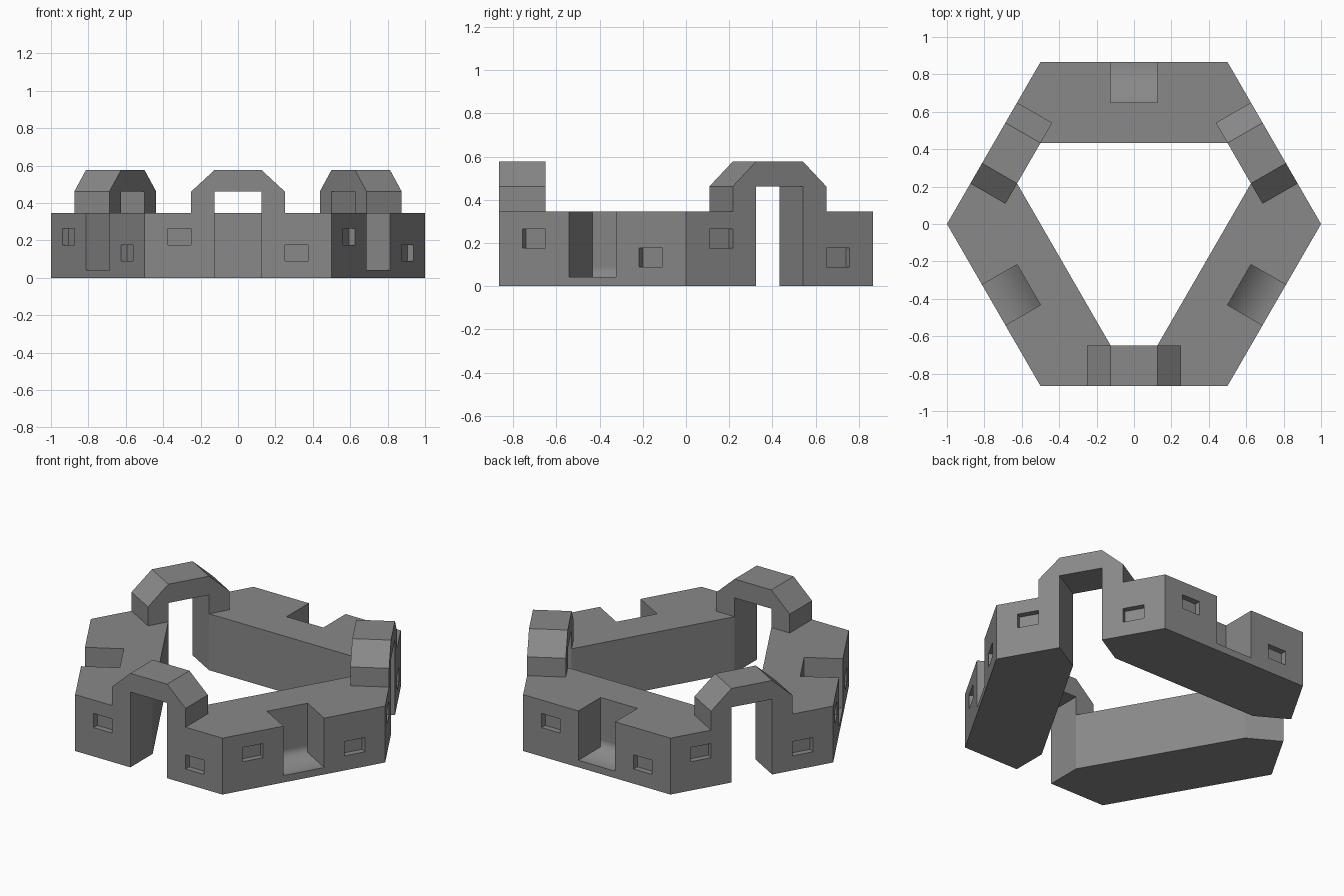
import bpy, bmesh
from math import pi, sqrt
from mathutils import Matrix, Vector

if "Cube" in bpy.data.objects:
    bpy.data.objects.remove(bpy.data.objects["Cube"])

A = sqrt(3) / 2            # distance from centre to each hexagon side
WALL = 0.3464              # wall height
T = A / 4                  # arch and niche depth
W = 0.125                  # half width of openings
BACK, FLOOR = -A + T, 0.043  # niche back wall and floor

dark = bpy.data.materials.new("dark_grey")
dark.diffuse_color = (0.25, 0.25, 0.25, 1)
dark.use_nodes = True
dark.node_tree.nodes["Principled BSDF"].inputs["Base Color"].default_value = dark.diffuse_color


def prism(bm, points, offset):
    """Extrude a closed 3D outline along offset, as a closed solid."""
    n = len(points)
    a = [bm.verts.new(p) for p in points]
    b = [bm.verts.new(Vector(p) + Vector(offset)) for p in points]
    faces = [bm.faces.new(a), bm.faces.new(b)]
    for i in range(n):
        j = (i + 1) % n
        faces.append(bm.faces.new((a[i], a[j], b[j], b[i])))
    bmesh.ops.recalc_face_normals(bm, faces=faces)
    return a + b


def make(name, bm):
    me = bpy.data.meshes.new(name)
    bm.to_mesh(me)
    bm.free()
    me.materials.append(dark)
    ob = bpy.data.objects.new(name, me)
    bpy.context.collection.objects.link(ob)
    return ob


def turn(k):
    return Matrix.Rotation(k * pi / 3, 4, 'Z')


def wall_block(k):
    # Wall section, flat on its long outer side, with angled ends
    bm = bmesh.new()
    plan = [(-0.5, -A), (0.5, -A), (0.6875, -0.625 * A),
            (0.5, -A / 2), (-0.5, -A / 2), (-0.6875, -0.625 * A)]
    prism(bm, [(x, y, 0) for x, y in plan], (0, 0, WALL))
    block = make("wall_block", bm)

    # Niche and window recesses
    bm = bmesh.new()
    prof = [(-1, FLOOR), (BACK, FLOOR), (BACK, 0.09), (BACK, 0.45), (-1, 0.45)]
    prism(bm, [(-W, y, z) for y, z in prof], (2 * W, 0, 0))
    for side in (-1, 0, 1):
        for x, z in ((-0.375, 0.177), (0.25, 0.09)):
            if (side == -1 and x < 0) or (side == 1 and x > 0):
                continue
            box = [(x, -0.95, z), (x + 0.125, -0.95, z),
                   (x + 0.125, -0.95, z + 0.087), (x, -0.95, z + 0.087)]
            vs = prism(bm, box, (0, 0.95 - A + 0.036, 0))
            bmesh.ops.transform(bm, matrix=turn(side), verts=vs)
    cutter = make("cutter", bm)
    cutter.hide_render = True

    mod = block.modifiers.new("cut", 'BOOLEAN')
    mod.operation, mod.solver, mod.object = 'DIFFERENCE', 'EXACT', cutter
    bpy.ops.object.select_all(action='DESELECT')
    bpy.context.view_layer.objects.active = block
    block.select_set(True)
    bpy.ops.object.modifier_apply(modifier="cut")
    bpy.data.objects.remove(cutter)

    # Soft shading only where niche floor meets niche back
    for p in block.data.polygons:
        c = p.center
        p.use_smooth = (abs(c.x) < 0.01 and abs(p.normal.x) < 0.1
                        and -A + 0.05 < c.y < BACK + 0.01
                        and FLOOR - 0.01 < c.z < WALL - 0.01)
    block.matrix_world = turn(k)


def arch(k):
    # Chamfered arch bridging two wall sections
    bm = bmesh.new()
    half = [(W, WALL), (2 * W, WALL), (2 * W, 0.462), (W, 0.5774)]
    prof = half + [(-x, z) for x, z in reversed(half)] + [(-W, 0.462), (W, 0.462)]
    prism(bm, [(x, -A, z) for x, z in prof], (0, T, 0))
    ob = make("arch", bm)
    ob.matrix_world = turn(k)


for k in (0, 2, 4):
    arch(k)
    wall_block(k + 1)
